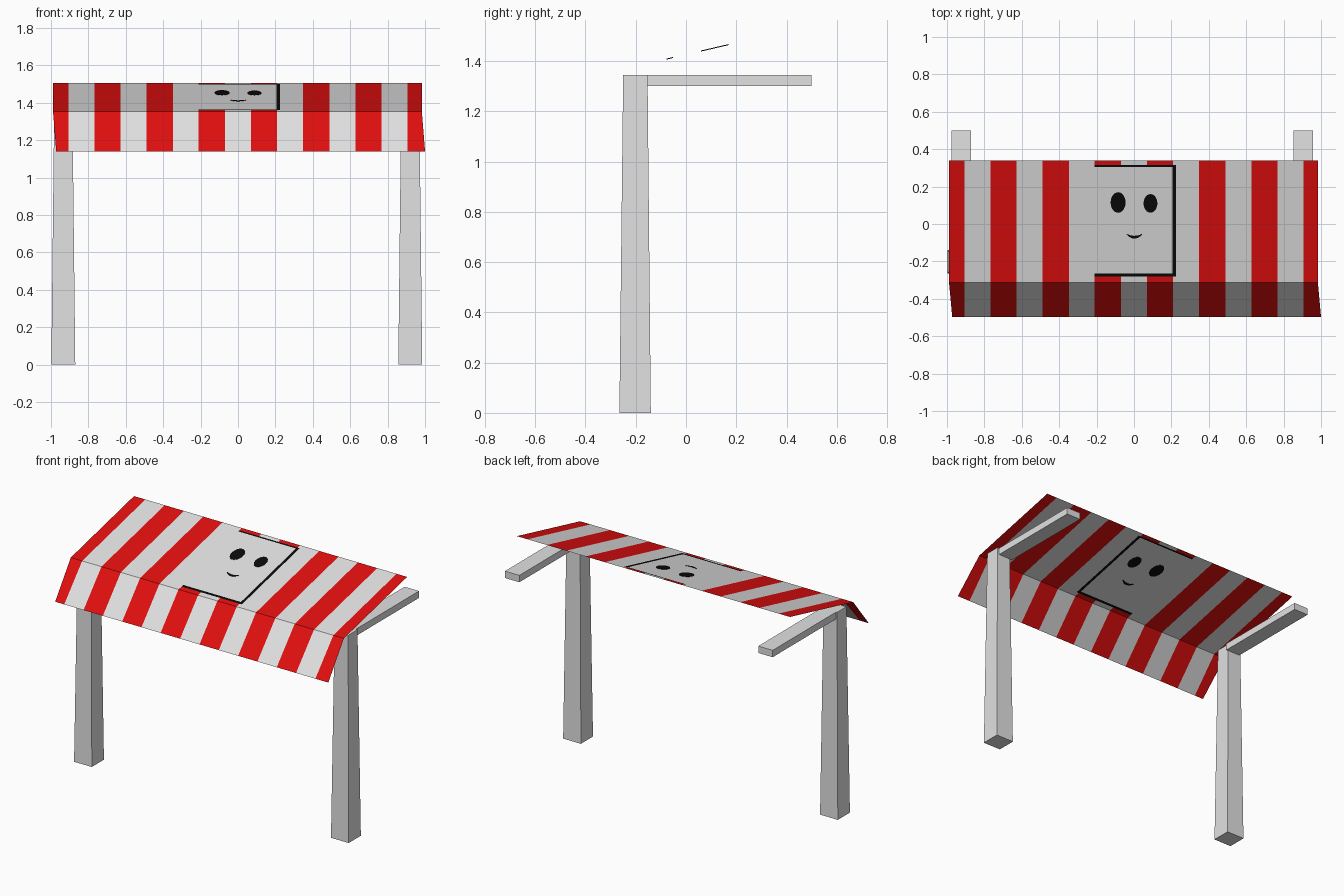
import bpy, bmesh, math

if "Cube" in bpy.data.objects:
    bpy.data.objects.remove(bpy.data.objects["Cube"])


def material(name, rgb):
    m = bpy.data.materials.new(name)
    m.diffuse_color = (*rgb, 1)
    m.use_nodes = True
    m.node_tree.nodes["Principled BSDF"].inputs["Base Color"].default_value = m.diffuse_color
    return m


WHITE = material("off white", (0.76, 0.76, 0.765))
RED = material("bright red", (0.76, 0.0045, 0.0045))
BLACK = material("black", (0.003, 0.003, 0.003))


def finish(bm, name, mats):
    me = bpy.data.meshes.new(name)
    bm.to_mesh(me)
    bm.free()
    for m in mats:
        me.materials.append(m)
    ob = bpy.data.objects.new(name, me)
    bpy.context.collection.objects.link(ob)
    return ob


def box(name, x0, x1, y0, y1, z0, z1, mat, top=None):
    """Box; top = (x0, x1, y0, y1) gives a tapered upper end."""
    bm = bmesh.new()
    t = top or (x0, x1, y0, y1)
    rings = []
    for (a, b, c, d), z in (((x0, x1, y0, y1), z0), (t, z1)):
        rings.append([bm.verts.new((x, y, z)) for x, y in ((a, c), (b, c), (b, d), (a, d))])
    lo, hi = rings
    bm.faces.new(lo[::-1])
    bm.faces.new(hi)
    for i in range(4):
        j = (i + 1) % 4
        bm.faces.new((lo[i], lo[j], hi[j], hi[i]))
    return finish(bm, name, [mat])


# Tapered posts and the arms that run back from their tops
for side, cx, arm_x in (("left", -0.934, -0.924), ("right", 0.921, 0.905)):
    box(side + "_post", cx - 0.064, cx + 0.064, -0.265, -0.14, 0, 1.345, WHITE,
        top=(cx - 0.049, cx + 0.049, -0.25, -0.153))
    box(side + "_arm", arm_x - 0.052, arm_x + 0.052, -0.155, 0.5, 1.30, 1.345, WHITE)

# Awning: single folded sheet
FOLD_Y, BACK_Y, HEM_Y = -0.312, 0.34, -0.497
FOLD_Z, BACK_Z, HEM_Z = 1.353, 1.505, 1.14


def awning_z(y):
    if y >= FOLD_Y:
        return FOLD_Z + (BACK_Z - FOLD_Z) * (y - FOLD_Y) / (BACK_Y - FOLD_Y)
    return FOLD_Z + (HEM_Z - FOLD_Z) * (FOLD_Y - y) / (FOLD_Y - HEM_Y)


STRIPE = 0.1395
PATCH_L, FRAME_R0, FRAME_R1 = -0.211, 0.206, 0.225
FRAME_TOP, FRAME_BOT = (0.304, 0.315), (-0.281, -0.264)


def is_red(x):
    return math.floor(x / STRIPE + 0.5) % 2 == 1


def cell_color(x, y):
    # blank panel with dark border, otherwise stripes
    if PATCH_L < x < FRAME_R1 and FRAME_BOT[0] < y < FRAME_TOP[1]:
        inside = x < FRAME_R0 and FRAME_BOT[1] < y < FRAME_TOP[0]
        return 0 if inside else 2
    return 1 if is_red(x) else 0


xs = sorted([-0.989, 0.983, PATCH_L, FRAME_R0, FRAME_R1]
            + [(i + 0.5) * STRIPE for i in range(-7, 7)])
xs = [x for i, x in enumerate(xs) if i == 0 or x - xs[i - 1] > 0.003]
ys = [HEM_Y, FOLD_Y, *FRAME_BOT, *FRAME_TOP, BACK_Y]

bm = bmesh.new()
grid = []
for y in ys:
    row = []
    for i, x in enumerate(xs):
        shift = 0.017 if y == HEM_Y and i in (0, len(xs) - 1) else 0
        row.append(bm.verts.new((x + shift, y, awning_z(y))))
    grid.append(row)
for j in range(len(ys) - 1):
    for i in range(len(xs) - 1):
        f = bm.faces.new((grid[j][i], grid[j][i + 1], grid[j + 1][i + 1], grid[j + 1][i]))
        f.material_index = cell_color((xs[i] + xs[i + 1]) / 2, (ys[j] + ys[j + 1]) / 2)
finish(bm, "striped_awning", [WHITE, RED, BLACK])


def plate(name, outline):
    """Thin plate through the awning, visible from both sides."""
    bm = bmesh.new()
    up = [bm.verts.new((x, y, awning_z(y) + 0.002)) for x, y in outline]
    dn = [bm.verts.new((x, y, awning_z(y) - 0.002)) for x, y in outline]
    bm.faces.new(up)
    bm.faces.new(dn[::-1])
    n = len(up)
    for i in range(n):
        j = (i + 1) % n
        bm.faces.new((dn[i], dn[j], up[j], up[i]))
    return finish(bm, name, [BLACK])


# Eyes
for name, cx, cy, rx, ry in (("left_eye", -0.085, 0.115, 0.04, 0.055),
                             ("right_eye", 0.088, 0.11, 0.037, 0.05)):
    plate(name, [(cx + rx * math.cos(a), cy + ry * math.sin(a))
                 for a in (2 * math.pi * k / 24 for k in range(24))])

# Smile: crescent
N = 10
t = [-1 + 2 * k / N for k in range(N + 1)]
lower = [(0.002 + 0.042 * u, -0.078 + 0.022 * u * u) for u in t]
upper = [(0.002 + 0.042 * u, -0.063 + 0.011 * u * u) for u in reversed(t)]
plate("smile", lower + upper)
